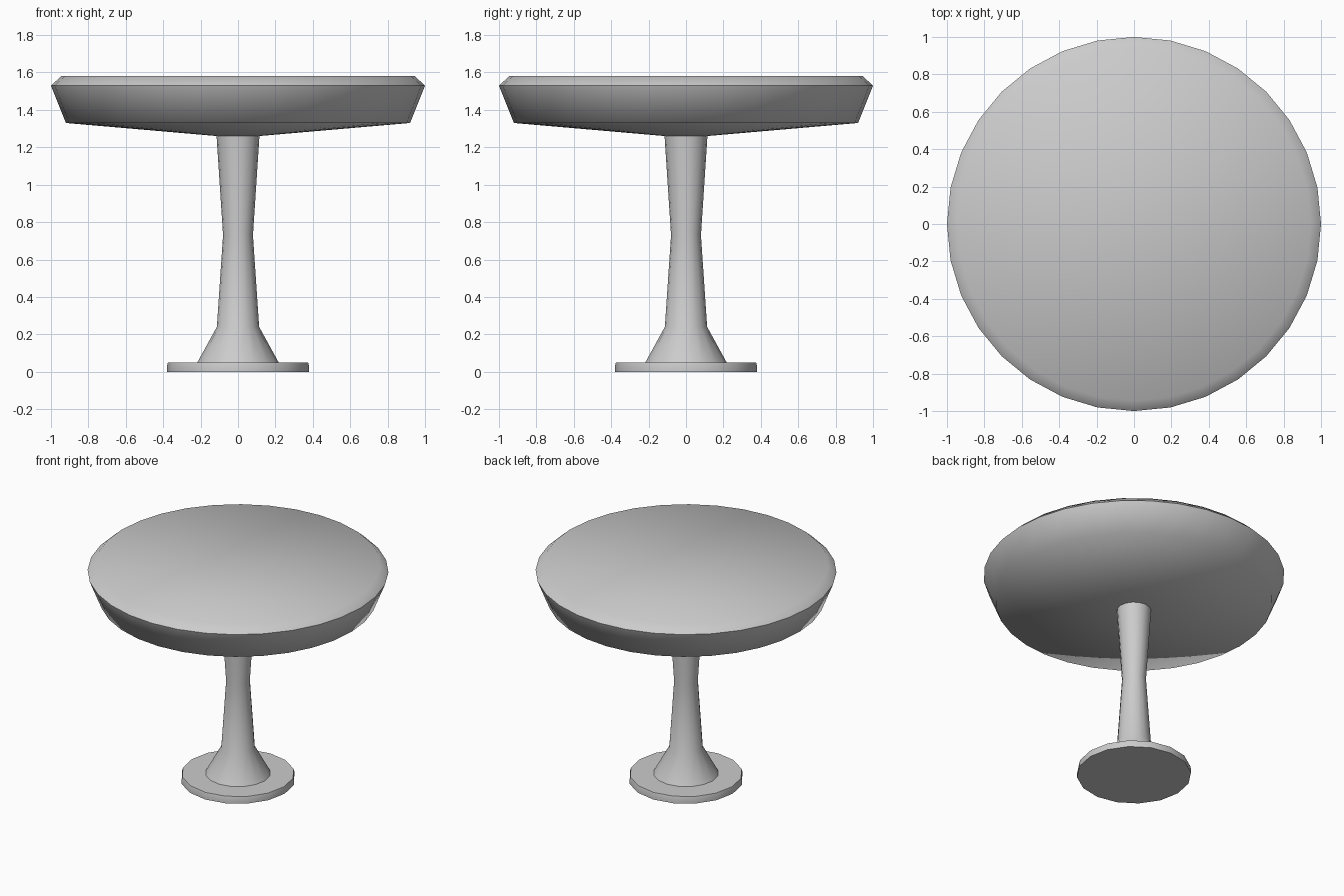
import bpy, bmesh, math

if "Cube" in bpy.data.objects:
    bpy.data.objects.remove(bpy.data.objects["Cube"])


def lathe(name, profile, sides, angle):
    """Revolve (radius, z) points listed bottom to top, capping both ends."""
    bm = bmesh.new()
    rings = []
    for r, z in profile:
        rings.append([bm.verts.new((r * math.cos(2 * math.pi * i / sides),
                                    r * math.sin(2 * math.pi * i / sides), z))
                      for i in range(sides)])
    for low, high in zip(rings, rings[1:]):
        for i in range(sides):
            j = (i + 1) % sides
            bm.faces.new((low[i], low[j], high[j], high[i]))
    bm.faces.new(rings[0][::-1])
    bm.faces.new(rings[-1])
    mesh = bpy.data.meshes.new(name)
    bm.to_mesh(mesh)
    bm.free()
    obj = bpy.data.objects.new(name, mesh)
    bpy.context.collection.objects.link(obj)
    bpy.ops.object.select_all(action='DESELECT')
    bpy.context.view_layer.objects.active = obj
    obj.select_set(True)
    bpy.ops.object.shade_smooth_by_angle(angle=math.radians(angle))
    return obj


# Round foot plate
lathe("base_plate", [(0.38, 0), (0.38, 0.03), (0.375, 0.05)], 16, 40)

# Waisted pedestal with flared foot
lathe("pedestal", [(0.22, 0.045), (0.113, 0.24), (0.08, 0.73), (0.115, 1.265)], 16, 40)

# Thick top with chamfered rim and shallow conical underside
lathe("table_top", [(0.11, 1.26), (0.92, 1.33), (1.0, 1.53), (0.945, 1.58)], 32, 65)
